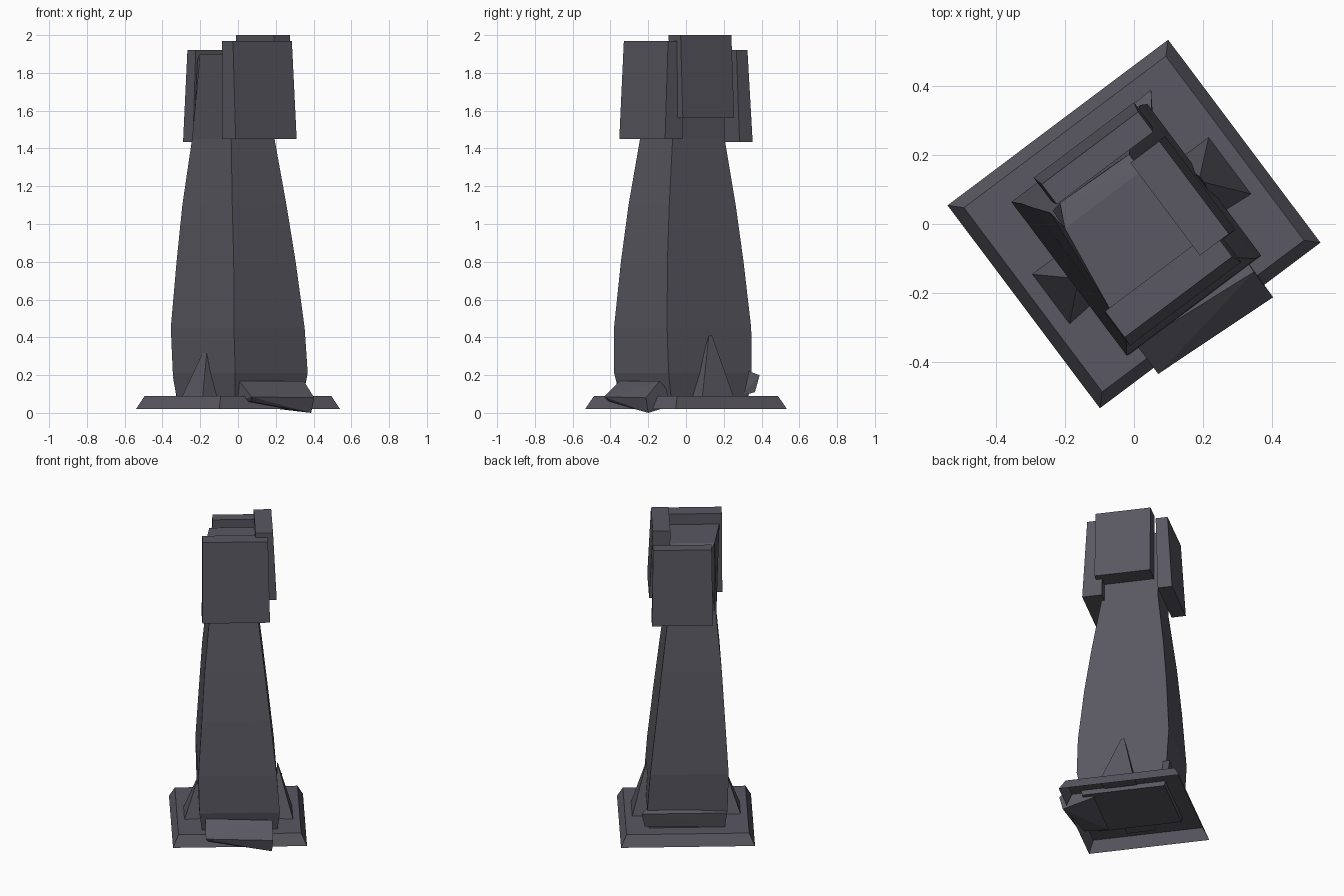
import bpy, bmesh, math
from mathutils import Matrix

TURN = Matrix.Rotation(math.radians(36.9), 4, 'Z')   # whole pillar is turned about z
stone = bpy.data.materials.new("dark_stone")
stone.diffuse_color = (0.10, 0.097, 0.12, 1)


def finish(name, bm):
    bmesh.ops.recalc_face_normals(bm, faces=bm.faces)
    bmesh.ops.transform(bm, matrix=TURN, verts=bm.verts)
    me = bpy.data.meshes.new(name)
    bm.to_mesh(me)
    bm.free()
    me.materials.append(stone)
    ob = bpy.data.objects.new(name, me)
    bpy.context.collection.objects.link(ob)
    return ob


def loft(name, rings, bottom=True):
    """Skin a stack of rings of (x, y, z) corners and cap the ends."""
    bm = bmesh.new()
    rows = [[bm.verts.new(p) for p in ring] for ring in rings]
    n = len(rows[0])
    for a, b in zip(rows, rows[1:]):
        for i in range(n):
            j = (i + 1) % n
            bm.faces.new((a[i], a[j], b[j], b[i]))
    bm.faces.new(rows[-1])
    bm_faces_bottom = bm.faces.new(rows[0][::-1])
    bmesh.ops.recalc_face_normals(bm, faces=bm.faces)
    if not bottom:
        bmesh.ops.delete(bm, geom=[bm_faces_bottom], context='FACES_ONLY')
    return finish(name, bm)


def rect(x0, x1, y0, y1, z):
    return [(x0, y0, z), (x1, y0, z), (x1, y1, z), (x0, y1, z)]


def hull(name, points):
    bm = bmesh.new()
    for p in points:
        bm.verts.new(p)
    bmesh.ops.convex_hull(bm, input=bm.verts)
    return finish(name, bm)


# bevelled base plate, open underneath
loft("base_plate", [rect(-0.40, 0.40, -0.368, 0.368, 0.02),
                    rect(-0.366, 0.366, -0.334, 0.334, 0.09)], bottom=False)

# tapering shaft that swells low down and carries on up into the head
shaft = [rect(-0.22, 0.225, -0.265, 0.24, 0.06),
         rect(-0.24, 0.240, -0.295, 0.255, 0.21),
         rect(-0.246, 0.222, -0.292, 0.265, 0.45),
         rect(-0.225, 0.185, -0.262, 0.242, 0.80),
         rect(-0.207, 0.152, -0.225, 0.215, 1.10),
         rect(-0.175, 0.112, -0.173, 0.172, 1.45),
         [(-0.205, -0.16, 1.90), (0.105, -0.16, 1.90),
          (0.11, 0.11, 1.90), (-0.168, 0.11, 1.90)]]
loft("shaft", shaft)
hull("head_back_slope", [(x, y, z) for x, y, z in
     [(-0.168, 0.11, 1.90), (0.11, 0.11, 1.90), (-0.135, 0.178, 1.87), (0.11, 0.17, 1.87),
      (-0.168, 0.11, 1.45), (0.112, 0.11, 1.45), (-0.165, 0.172, 1.45), (0.112, 0.172, 1.45)]])

# three plates around the head, leaning slightly outwards at the bottom
loft("front_plate", [rect(-0.222, 0.182, -0.275, -0.155, 1.45),
                     rect(-0.219, 0.171, -0.247, -0.152, 1.97)])
loft("back_plate", [rect(-0.152, 0.212, 0.195, 0.282, 1.435),
                    rect(-0.145, 0.205, 0.180, 0.253, 1.92)])
loft("side_plate", [rect(0.105, 0.225, -0.190, 0.150, 1.56),
                    rect(0.098, 0.203, -0.188, 0.148, 2.00)])

# sloping toe block at the front foot
hull("toe_block", [(-0.205, -0.285, 0.17), (0.195, -0.32, 0.17),
                   (-0.205, -0.39, 0.085), (0.195, -0.412, 0.08),
                   (-0.19, -0.37, 0.06), (0.19, -0.392, 0.0),
                   (-0.20, -0.20, 0.05), (0.20, -0.20, 0.05)])

# folded lip at the back foot
hull("back_lip", [(-0.235, 0.235, 0.22), (0.24, 0.235, 0.22),
                  (-0.235, 0.26, 0.19), (0.274, 0.282, 0.20),
                  (-0.225, 0.245, 0.09), (0.255, 0.265, 0.11), (0.22, 0.20, 0.09)])

# pointed buttress on either side
for name, s, top, y0, y1, mid in (("right_buttress", 1, 0.41, -0.136, 0.072, -0.015),
                                  ("left_buttress", -1, 0.34, -0.121, 0.062, -0.03)):
    hull(name, [(s * 0.325, y0, 0.085), (s * 0.325, y1, 0.085),
                (s * 0.21, y0 + 0.01, 0.085), (s * 0.21, y1, 0.085),
                (s * 0.235, mid - 0.01, top), (s * 0.235, mid + 0.01, top)])
